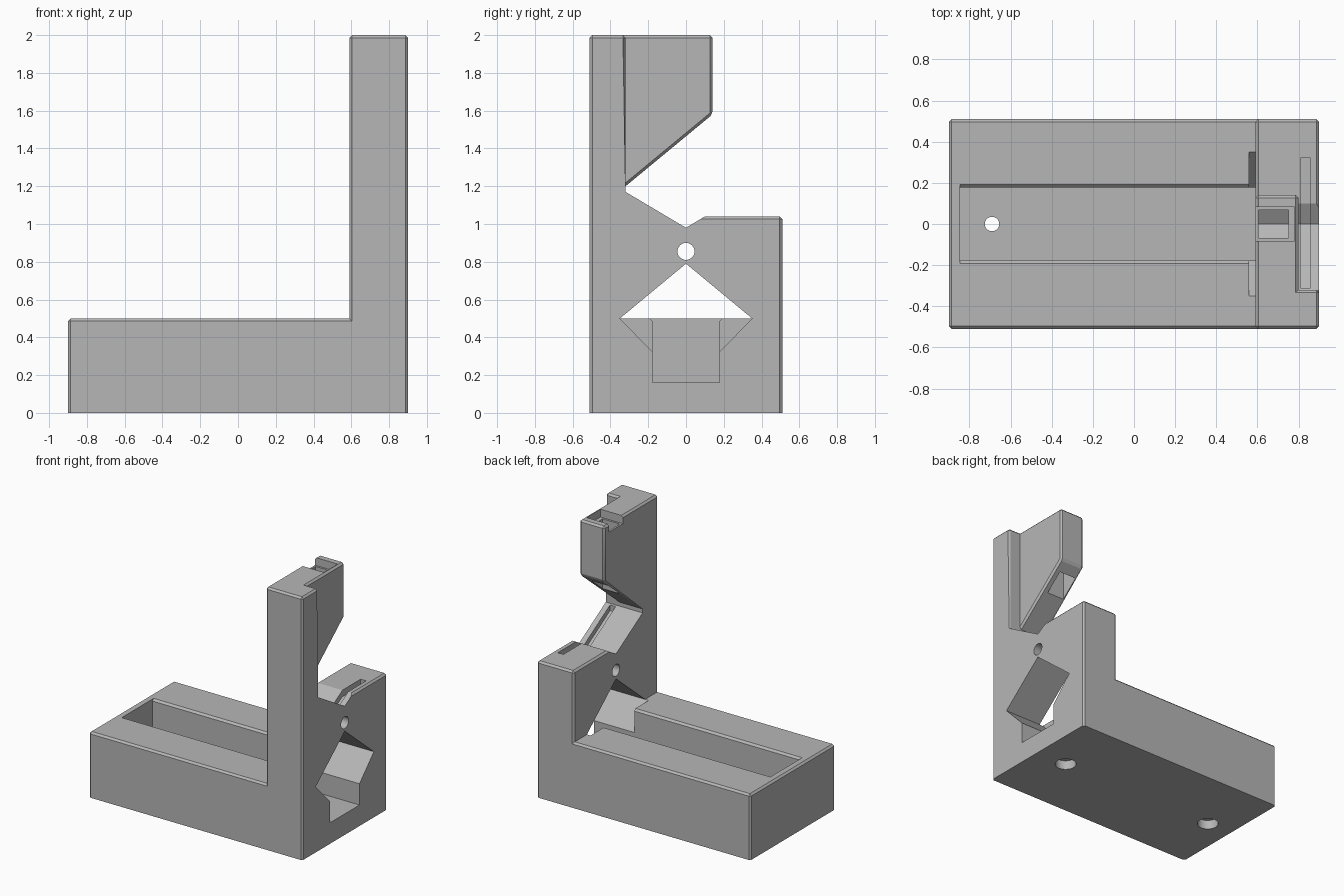
import bpy
import bmesh
import math
from mathutils import Matrix, Vector

if "Cube" in bpy.data.objects:
    bpy.data.objects.remove(bpy.data.objects["Cube"], do_unlink=True)

# Single grey material
grey = bpy.data.materials.new("plain_grey")
grey.use_nodes = True
grey.diffuse_color = (0.47, 0.47, 0.47, 1)
grey.node_tree.nodes["Principled BSDF"].inputs["Base Color"].default_value = (0.47, 0.47, 0.47, 1)


def make_object(name, bm):
    bmesh.ops.recalc_face_normals(bm, faces=bm.faces)
    mesh = bpy.data.meshes.new(name)
    bm.to_mesh(mesh)
    bm.free()
    mesh.materials.append(grey)
    obj = bpy.data.objects.new(name, mesh)
    bpy.context.collection.objects.link(obj)
    return obj


def prism(name, points, axis, start, end):
    """Extrude a profile along x (points are y, z) or y (points are x, z)."""
    bm = bmesh.new()
    place = (lambda a, b: (start, a, b)) if axis == "x" else (lambda a, b: (a, start, b))
    face = bm.faces.new([bm.verts.new(place(a, b)) for a, b in points])
    out = bmesh.ops.extrude_face_region(bm, geom=[face])
    shift = Vector((end - start, 0, 0)) if axis == "x" else Vector((0, end - start, 0))
    bmesh.ops.translate(bm, vec=shift, verts=[v for v in out["geom"] if isinstance(v, bmesh.types.BMVert)])
    return make_object(name, bm)


def box(name, x0, x1, y0, y1, z0, z1):
    return prism(name, [(y0, z0), (y1, z0), (y1, z1), (y0, z1)], "x", x0, x1)


def rod(name, radius, length, centre, along_x=False):
    bm = bmesh.new()
    bmesh.ops.create_cone(bm, cap_ends=True, segments=32, radius1=radius, radius2=radius, depth=length)
    turn = Matrix.Rotation(math.pi / 2, 4, "Y") if along_x else Matrix()
    bmesh.ops.transform(bm, matrix=Matrix.Translation(centre) @ turn, verts=bm.verts)
    return make_object(name, bm)


def cut(target, cutter):
    cutter.hide_render = True
    mod = target.modifiers.new("cut", "BOOLEAN")
    mod.operation = "DIFFERENCE"
    mod.solver = "EXACT"
    mod.object = cutter
    bpy.context.view_layer.objects.active = target
    bpy.ops.object.modifier_apply(modifier=mod.name)
    bpy.data.objects.remove(cutter, do_unlink=True)


# L-shaped base and tower
body = prism("base_and_tower",
             [(-0.9, 0), (0.9, 0), (0.9, 2), (0.59, 2), (0.59, 0.5), (-0.9, 0.5)],
             "y", -0.51, 0.51)

# V notch below the overhanging block, and the step behind the column
cut(body, prism("notch_cutter",
                [(-0.32, 1.17), (0, 0.98), (0.1, 1.04), (0.7, 1.04),
                 (0.7, 2.1), (0.14, 2.1), (0.14, 1.58), (-0.32, 1.2)],
                "x", 0.4, 1.1))
cut(body, box("step_cutter", 0.8, 1.1, -0.32, 0.7, 1.17, 2.1))

# Small chamfers on the outer edges, leaving the underside and the notch sharp
bm = bmesh.new()
bm.from_mesh(body.data)
bmesh.ops.remove_doubles(bm, verts=bm.verts, dist=0.0005)
bmesh.ops.dissolve_limit(bm, angle_limit=0.01, verts=bm.verts, edges=bm.edges)
bm.normal_update()


def wants_chamfer(edge):
    if len(edge.link_faces) != 2 or edge.calc_face_angle_signed() < 0.3:
        return False
    heights = sorted(v.co.z for v in edge.verts)
    middle_y = sum(v.co.y for v in edge.verts) / 2
    in_notch = heights[0] > 0.97 and heights[1] < 1.21 and middle_y < 0.3
    return heights[1] > 0.1 and not in_notch


bmesh.ops.bevel(bm, geom=[e for e in bm.edges if wants_chamfer(e)],
                offset=0.014, segments=1, affect="EDGES", clamp_overlap=True)
bm.to_mesh(body.data)
bm.free()

# Long channel with flared top edges, and the diamond opening under the tower
cut(body, prism("channel_cutter",
                [(-0.177, 0.16), (0.177, 0.16), (0.177, 0.485), (0.2, 0.508),
                 (-0.2, 0.508), (-0.177, 0.485)],
                "x", -0.845, 1.1))
cut(body, prism("diamond_cutter",
                [(0, 0.79), (0.35, 0.5), (0.175, 0.32), (-0.175, 0.32), (-0.35, 0.5)],
                "x", 0.56, 1.1))

# Round hole through the tower
cut(body, rod("cross_hole_cutter", 0.045, 1, (0.8, 0, 0.855), along_x=True))

# Counterbored screw holes in the floor
for x in (-0.69, 0.64):
    cut(body, rod("screw_cutter", 0.035, 0.4, (x, 0, 0.1)))
    cut(body, rod("counterbore_cutter", 0.075, 0.14, (x, 0, 0)))

# Open pocket and square shaft in the overhanging block
cut(body, box("pocket_cutter", 0.5, 0.78, -0.083, 0.083, 1.94, 2.1))
cut(body, box("shaft_cutter", 0.605, 0.75, -0.068, 0.068, 1.2, 2.1))

# Narrow groove following the notch
cut(body, prism("groove_cutter",
                [(-0.31, 1.12), (0, 0.935), (0.1, 0.99), (0.32, 0.99),
                 (0.32, 1.15), (-0.31, 1.19)],
                "x", 0.81, 0.857))

bpy.context.view_layer.objects.active = body
body.select_set(True)
bpy.ops.object.shade_smooth_by_angle(angle=math.radians(25))
